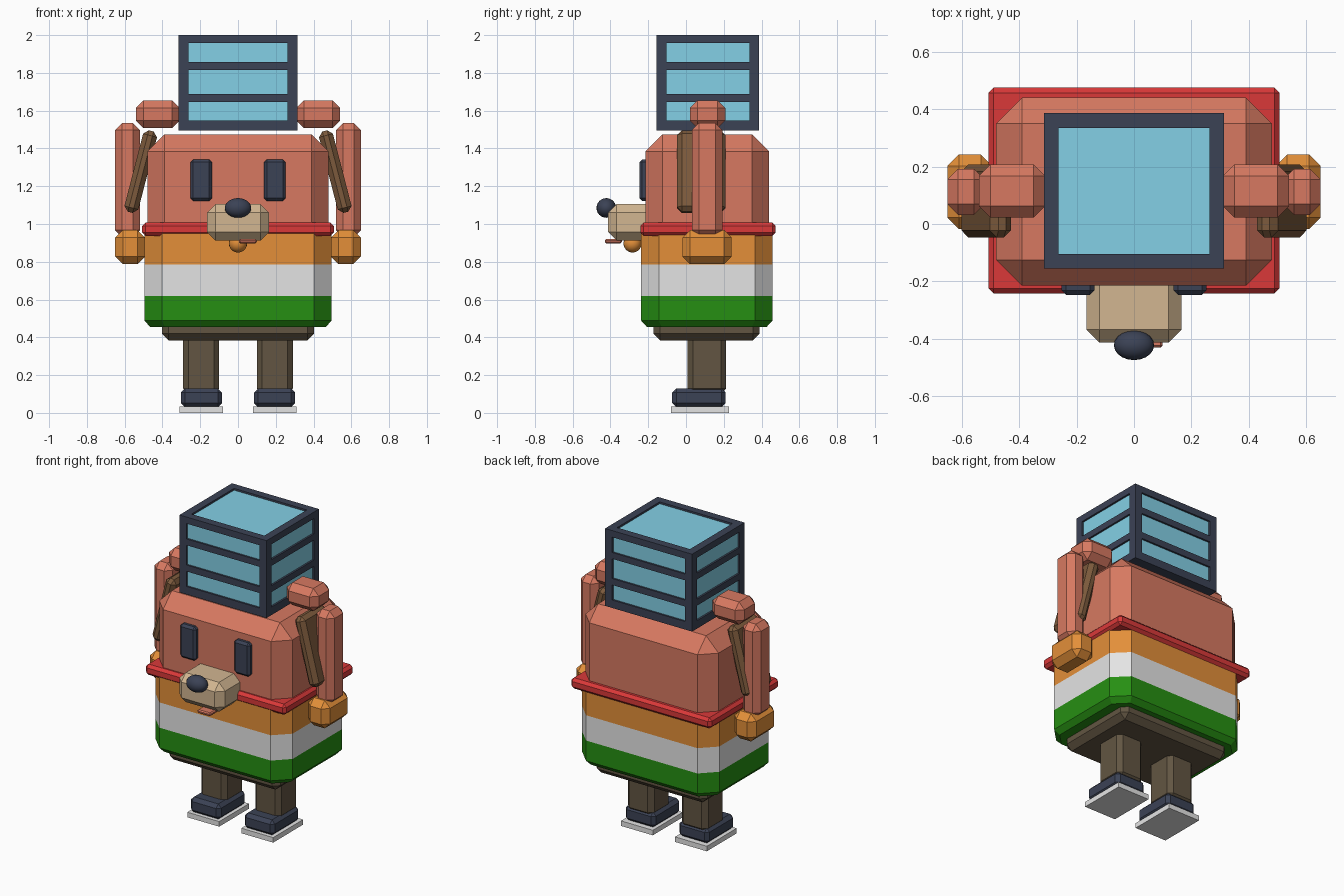
import bpy, bmesh, math
from mathutils import Matrix

if "Cube" in bpy.data.objects:
    bpy.data.objects.remove(bpy.data.objects["Cube"])


def mat(name, r, g, b):
    """Flat material from 8-bit sRGB values."""
    lin = lambda c: c / 12.92 if c <= 0.04045 else ((c + 0.055) / 1.055) ** 2.4
    m = bpy.data.materials.new(name)
    m.diffuse_color = (lin(r / 255), lin(g / 255), lin(b / 255), 1)
    m.use_nodes = True
    m.node_tree.nodes["Principled BSDF"].inputs["Base Color"].default_value = m.diffuse_color
    return m


TERRACOTTA = mat("terracotta", 215, 121, 97)
GLASS = mat("pale_blue_glass", 131, 208, 230)
ORANGE = mat("orange", 227, 143, 57)
WHITE = mat("white", 228, 228, 228)
GREEN = mat("green", 38, 143, 18)
RED = mat("red", 218, 57, 57)
BEIGE = mat("beige", 210, 182, 145)
NAVY = mat("dark_navy", 59, 66, 85)
BROWN = mat("dark_brown", 98, 85, 66)
EAR = mat("ear_brown", 124, 90, 60)


def finish(name, bm, mats):
    me = bpy.data.meshes.new(name)
    bmesh.ops.recalc_face_normals(bm, faces=bm.faces[:])
    bm.to_mesh(me)
    bm.free()
    for m in mats:
        me.materials.append(m)
    ob = bpy.data.objects.new(name, me)
    bpy.context.collection.objects.link(ob)
    return ob


def box(name, x, y, z, m, bevel=0.0, tilt=0.0):
    """Chamfered box from (min, max) ranges, optionally tilted about y."""
    bm = bmesh.new()
    bmesh.ops.create_cube(bm, size=1)
    size = [r[1] - r[0] for r in (x, y, z)]
    bmesh.ops.scale(bm, vec=size, verts=bm.verts[:])
    if bevel:
        bmesh.ops.bevel(bm, geom=bm.edges[:], offset=bevel, segments=1,
                        affect='EDGES', profile=0.5)
    bm.transform(Matrix.Rotation(tilt, 4, 'Y'))
    ob = finish(name, bm, [m])
    ob.location = [(r[0] + r[1]) / 2 for r in (x, y, z)]
    return ob


def pair(name, x, y, z, m, bevel=0.0, tilt=0.0):
    """The same box on both sides."""
    box("right_" + name, x, y, z, m, bevel, tilt)
    box("left_" + name, (-x[1], -x[0]), y, z, m, bevel, -tilt)


def ball(name, loc, radii, m):
    bm = bmesh.new()
    bmesh.ops.create_uvsphere(bm, u_segments=20, v_segments=12, radius=1)
    bmesh.ops.scale(bm, vec=radii, verts=bm.verts[:])
    for f in bm.faces:
        f.smooth = True
    finish(name, bm, [m]).location = loc


# Striped shirt: octagonal rings stacked upward, coloured by height
bm = bmesh.new()
rings = []
for z, inset in ((0.455, 0.03), (0.488, 0), (0.62, 0), (0.785, 0), (0.96, 0)):
    hx, hy, c = 0.495 - inset, 0.347 - inset, 0.093 - inset * 0.5
    pts = [(hx, -hy + c), (hx, hy - c), (hx - c, hy), (-hx + c, hy),
           (-hx, hy - c), (-hx, -hy + c), (-hx + c, -hy), (hx - c, -hy)]
    rings.append([bm.verts.new((px, py + 0.11, z)) for px, py in pts])
for a, b in zip(rings, rings[1:]):
    for i in range(8):
        j = (i + 1) % 8
        bm.faces.new((a[i], a[j], b[j], b[i]))
bm.faces.new(rings[0])
bm.faces.new(rings[-1])
for f in bm.faces:
    zc = f.calc_center_median().z
    f.material_index = 0 if zc < 0.62 else 1 if zc < 0.785 else 2
finish("striped_shirt", bm, [GREEN, WHITE, ORANGE])

# Head, collar and hips
box("head", (-0.48, 0.48), (-0.215, 0.44), (0.8, 1.475), TERRACOTTA, 0.09)
box("collar", (-0.507, 0.507), (-0.242, 0.475), (0.937, 1.007), RED, 0.018)
box("hips", (-0.403, 0.403), (-0.173, 0.39), (0.383, 0.54), BROWN, 0.036)

# Legs, shoes and soles
pair("leg", (0.1, 0.29), (0.008, 0.212), (0.1, 0.44), BROWN, 0.028)
pair("shoe", (0.085, 0.303), (-0.073, 0.21), (0.03, 0.13), NAVY, 0.022)
pair("sole", (0.08, 0.31), (-0.08, 0.228), (0.0, 0.033), WHITE)

# Raised arms with hands hanging
pair("upper_arm", (0.31, 0.54), (0.022, 0.208), (1.507, 1.655), TERRACOTTA, 0.04)
pair("forearm", (0.52, 0.65), (0.032, 0.192), (0.93, 1.535), TERRACOTTA, 0.037)
pair("hand", (0.493, 0.65), (-0.018, 0.242), (0.787, 0.968), ORANGE, 0.04)

# Drooping ears
pair("ear", (0.477, 0.553), (-0.047, 0.208), (1.055, 1.5), EAR, 0.025,
     -math.radians(14.5))

# Face
pair("eye", (0.138, 0.252), (-0.247, -0.2), (1.122, 1.342), NAVY, 0.015)
box("muzzle", (-0.165, 0.165), (-0.413, -0.15), (0.913, 1.105), BEIGE, 0.045)
ball("nose", (0, -0.422, 1.085), (0.07, 0.052, 0.052), NAVY)
box("tongue", (0.005, 0.1), (-0.43, -0.34), (0.898, 0.92), TERRACOTTA, 0.007)
ball("collar_bell", (0, -0.283, 0.897), (0.048, 0.048, 0.048), ORANGE)

# Glass box on the head: glass core set back inside a dark frame
X, Y0, Y1, T, D = 0.314, -0.155, 0.386, 0.051, 0.012
YR = (Y0, Y1)
box("glass_panes", (-X + D, X - D), (Y0 + D, Y1 - D), (1.51, 2.0 - D), GLASS)
box("frame_base", (-X, X), YR, (1.495, 1.547), NAVY)
for i, (y0, y1) in enumerate(((Y0, Y0 + T), (Y1 - T, Y1))):
    pair(f"frame_post_{i}", (X - T, X), (y0, y1), (1.547, 1.957), NAVY)
for i, z in enumerate(((1.645, 1.687), (1.816, 1.857), (1.957, 2.0))):
    pair(f"frame_side_rail_{i}", (X - T, X), (Y0 + T, Y1 - T) if i < 2 else YR, z, NAVY)
    for side, yr in (("front", (Y0, Y0 + T)), ("back", (Y1 - T, Y1))):
        box(f"frame_{side}_rail_{i}", (-X + T, X - T), yr, z, NAVY)
